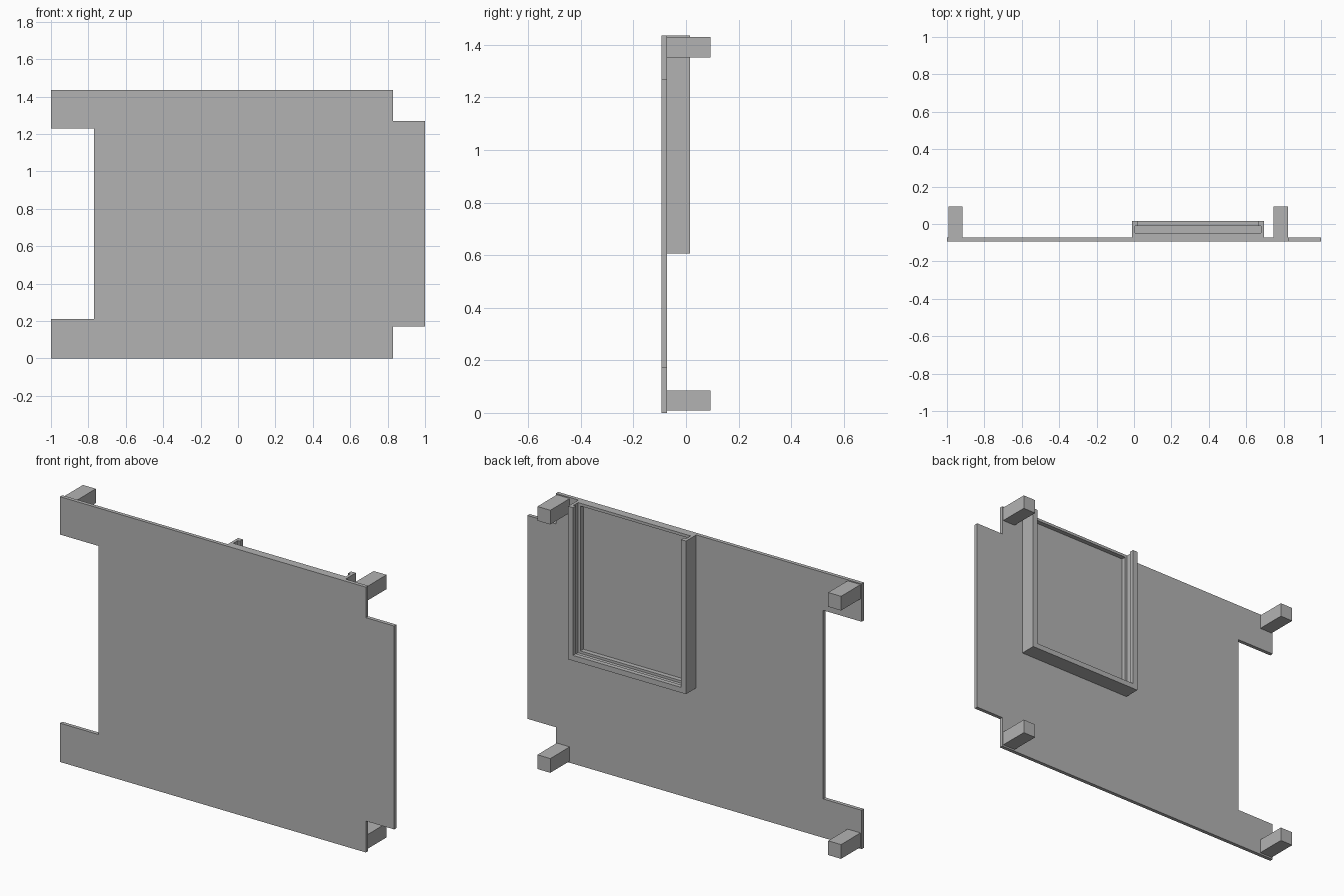
import bpy
import bmesh

if "Cube" in bpy.data.objects:
    bpy.data.objects.remove(bpy.data.objects["Cube"], do_unlink=True)

grey = bpy.data.materials.new("plain grey")
grey.use_nodes = True
COLOUR = (0.45, 0.45, 0.45, 1)
grey.diffuse_color = COLOUR
grey.node_tree.nodes["Principled BSDF"].inputs["Base Color"].default_value = COLOUR

TOP = 1.435
BACK = -0.073      # rear face of the plate


def extrude_outline(name, outline, y0, y1):
    """Extrude a closed (x, z) outline from y0 back to y1."""
    bm = bmesh.new()
    face = bm.faces.new([bm.verts.new((x, y0, z)) for x, z in outline])
    moved = bmesh.ops.extrude_face_region(bm, geom=[face])["geom"]
    bmesh.ops.translate(bm, vec=(0, y1 - y0, 0),
                        verts=[v for v in moved if isinstance(v, bmesh.types.BMVert)])
    bmesh.ops.recalc_face_normals(bm, faces=bm.faces)
    mesh = bpy.data.meshes.new(name)
    bm.to_mesh(mesh)
    bm.free()
    mesh.materials.append(grey)
    obj = bpy.data.objects.new(name, mesh)
    bpy.context.collection.objects.link(obj)
    return obj


def rectangle(x0, x1, z0, z1):
    return [(x0, z0), (x1, z0), (x1, z1), (x0, z1)]


# Notched front plate with a tab on its left edge
extrude_outline("front_plate", [
    (-1, 0), (0.83, 0), (0.83, 0.17), (1, 0.17), (1, 1.27), (0.83, 1.27),
    (0.83, TOP), (-1, TOP), (-1, 1.23), (-0.77, 1.23), (-0.77, 0.21), (-1, 0.21)],
    -0.093, BACK)

# Four corner standoffs
for side, x in (("right", -0.993), ("left", 0.747)):
    for level, z in (("lower", 0.009), ("upper", 1.352)):
        extrude_outline(f"{level}_{side}_post",
                        rectangle(x, x + 0.077, z, z + 0.077), BACK, 0.093)

# Slide-in holder: U-shaped layers, the middle one thinner to form the groove
X0, X1, Z0 = -0.01, 0.695, 0.607


def u_outline(t):
    return [(X0, Z0), (X1, Z0), (X1, TOP), (X1 - t, TOP),
            (X1 - t, Z0 + t), (X0 + t, Z0 + t), (X0 + t, TOP), (X0, TOP)]


LIP, WALL = 0.029, 0.016
for name, thickness, y0, y1 in (("holder_base", LIP, BACK, -0.048),
                                ("holder_wall", WALL, -0.048, -0.01),
                                ("holder_lip", LIP, -0.01, 0.015)):
    extrude_outline(name, u_outline(thickness), y0, y1)

# Low bar closing the top of the holder base
extrude_outline("holder_top_bar", rectangle(X0 + LIP, X1 - LIP, TOP - 0.015, TOP),
                BACK, -0.048)
